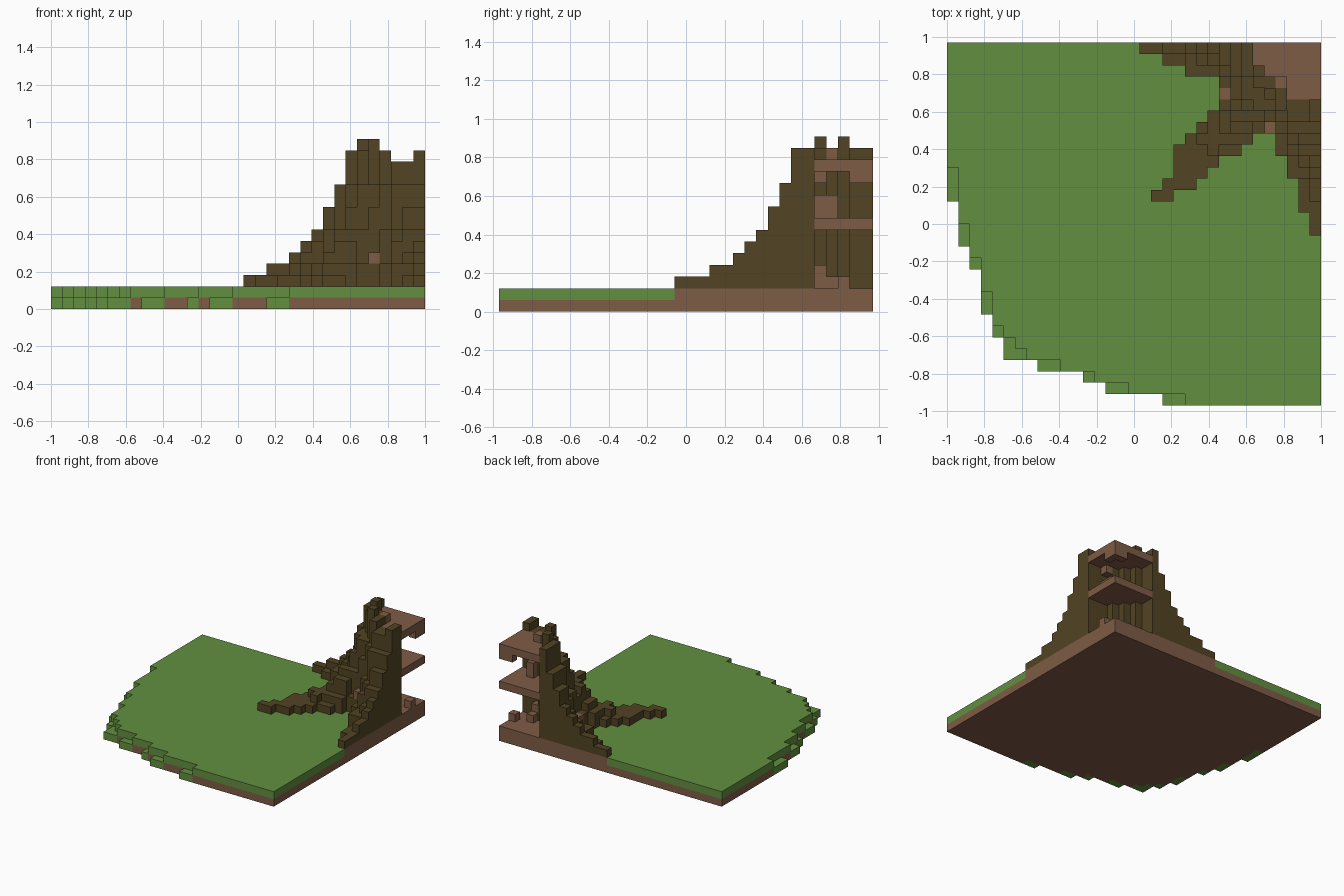
import bpy, bmesh, math
from mathutils import Vector

if "Cube" in bpy.data.objects:
    bpy.data.objects.remove(bpy.data.objects["Cube"], do_unlink=True)

NX, NY = 33, 32
V = 2 / NX


def material(name, rgb):
    m = bpy.data.materials.new(name)
    m.use_nodes = True
    m.diffuse_color = (*rgb, 1)
    m.node_tree.nodes["Principled BSDF"].inputs["Base Color"].default_value = (*rgb, 1)
    return m


GREEN = material("grass green", (0.122, 0.275, 0.051))
BROWN = material("soil brown", (0.212, 0.107, 0.061))
BARK = material("dark bark", (0.084, 0.058, 0.017))

# Every block is stored as (column, row, layer) -> part name
blocks = {}

# Footprint of the roots, row by row from the back: row, then column spans
ROOT_ROWS = {
    31: [(17, 27)], 30: [(19, 27)], 29: [(21, 28)], 28: [(24, 29)],
    27: [(24, 30)], 26: [(24, 33)], 25: [(23, 33)], 24: [(22, 33)],
    23: [(21, 27), (29, 33)], 22: [(20, 26), (29, 33)],
    21: [(20, 24), (30, 33)], 20: [(20, 23), (30, 33)],
    19: [(19, 22), (31, 33)], 18: [(18, 20), (31, 33)],
    17: [(31, 33)], 16: [(32, 33)], 15: [(32, 33)],
}
roots = {(i, j) for j, spans in ROOT_ROWS.items() for a, b in spans for i in range(a, b)}

# Hollow inside the trunk: everything between the wall and the back corner
inside = {(i, j) for j in range(27, NY) for i in range(ROOT_ROWS[j][-1][1], NX)}
covered = roots | inside
open_cells = [(i, j) for i in range(16, NX) for j in range(14, NY) if (i, j) not in covered]

# Ground: (run of columns, first row of lower layer, first row of upper layer)
RUNS = [(1, 18, 21), (1, 14, 16), (1, 12, 13), (1, 8, 10), (1, 6, 7), (1, 4, 6),
        (1, 4, 5), (1, 4, 4), (2, 3, 4), (2, 3, 3), (1, 2, 3), (1, 2, 2),
        (2, 1, 2), (3, 1, 1), (2, 0, 1), (12, 0, 0)]
i = 0
for width, low, high in RUNS:
    for i in range(i, i + width):
        for j in range(low, NY):
            blocks[i, j, 0] = "grass" if j < high else "soil"
            if j >= high:
                blocks[i, j, 1] = "soil" if (i, j) in covered else "grass"
    i += 1

# Roots and trunk wall: height falls with distance from the corner and near root edges
PROFILE = [14, 11, 9, 7, 6, 5, 4, 4, 3]
EDGE = {1: 0.35, 2: 0.7}
for i, j in roots:
    r = math.hypot(NX - i - 0.5, NY - j - 0.5)
    h = PROFILE[min(max(round(r - 6.5), 0), len(PROFILE) - 1)]
    d = min(abs(i - a) + abs(j - b) for a, b in open_cells)
    h = round(3 + (h - 3) * EDGE.get(d, 1))
    if i in (30, 31):
        h = min(h, 13)
    for k in range(2, h):
        blocks[i, j, k] = "tree_roots"
    if (i, j) in ((24, 27), (28, 24)):
        blocks[i, j, h - 1] = "soil_patches"

# Two peaks on the trunk rim
for i, j in ((27, 29), (28, 27)):
    blocks[i, j, 14] = "tree_roots"

# Floors inside the trunk
for i, j in inside:
    blocks[i, j, 7] = "lower_floor"
    blocks[i, j, 12] = "upper_floor"

# Loose blocks on and under the floors
for cell in ((32, 29, 2), (30, 28, 2), (30, 27, 3), (30, 27, 2), (30, 27, 8), (30, 28, 8),
             (30, 27, 9), (30, 28, 9), (29, 28, 13), (30, 27, 11),
             (32, 30, 11), (32, 31, 11), (31, 31, 11)):
    blocks[cell] = "floor_bits"

# Turn the blocks of each part into a mesh of exposed square faces
AXES = [Vector(a) for a in ((1, 0, 0), (0, 1, 0), (0, 0, 1))]


def build(part, mat):
    bm = bmesh.new()
    for cell, name in blocks.items():
        if name != part:
            continue
        c = Vector(cell) + Vector((0.5, 0.5, 0.5))
        for n in range(3):
            u, w = AXES[(n + 1) % 3] / 2, AXES[(n + 2) % 3] / 2
            for s in (-1, 1):
                side = AXES[n] * s
                if tuple(int(q) for q in Vector(cell) + side) in blocks:
                    continue
                m = c + side / 2
                ring = [m - u - w, m + u - w, m + u + w, m - u + w][::s]
                bm.faces.new([bm.verts.new(((p.x - NX / 2) * V, (p.y - NY / 2) * V, p.z * V))
                              for p in ring])
    bmesh.ops.remove_doubles(bm, verts=bm.verts, dist=V / 100)
    me = bpy.data.meshes.new(part)
    bm.to_mesh(me)
    bm.free()
    me.materials.append(mat)
    bpy.context.scene.collection.objects.link(bpy.data.objects.new(part, me))


for part, mat in (("grass", GREEN), ("soil", BROWN), ("tree_roots", BARK),
                  ("soil_patches", BROWN), ("lower_floor", BROWN),
                  ("upper_floor", BROWN), ("floor_bits", BROWN)):
    build(part, mat)
